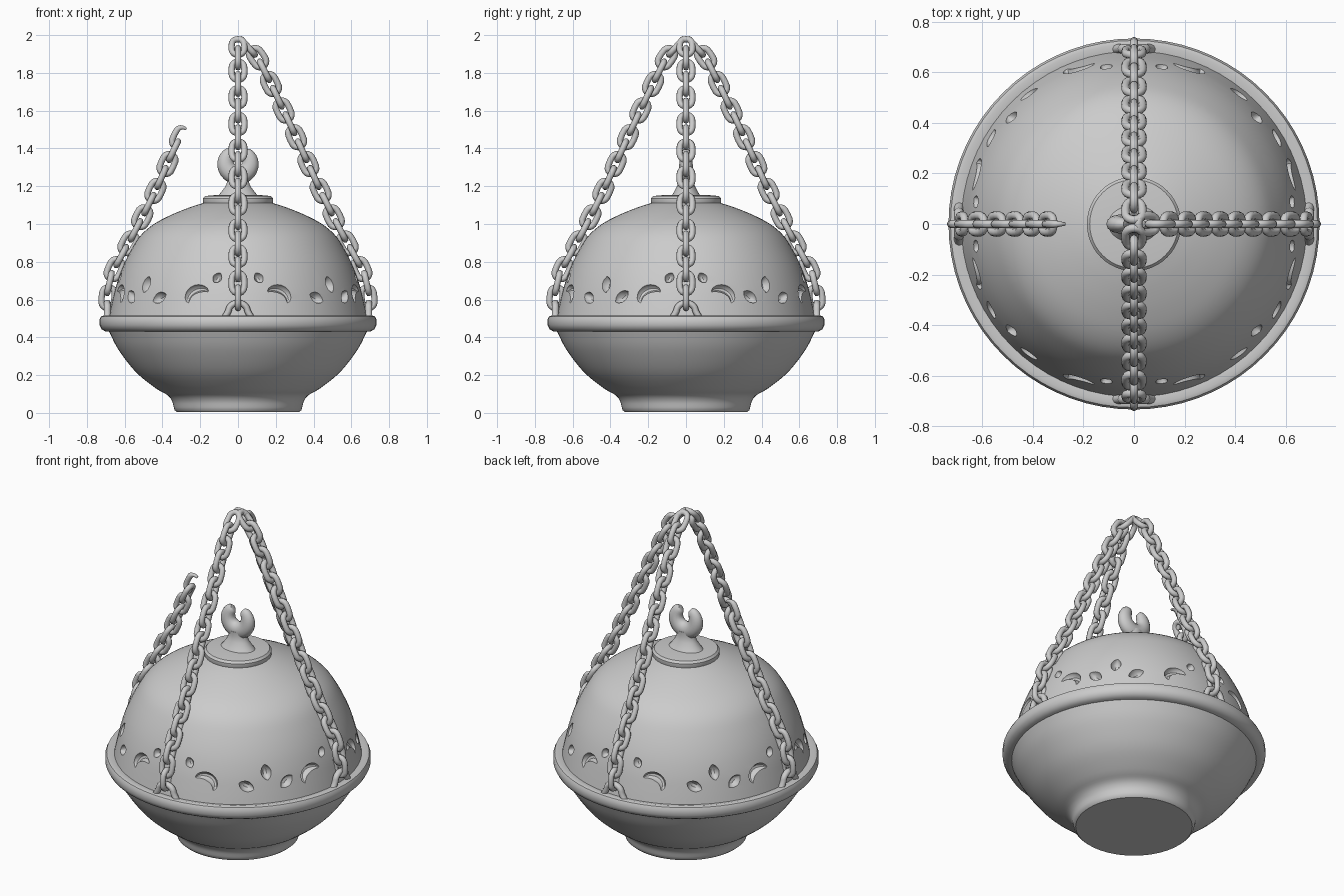
import bpy, bmesh, math
from mathutils import Vector

if "Cube" in bpy.data.objects:
    bpy.data.objects.remove(bpy.data.objects["Cube"])

grey = bpy.data.materials.new("plain_grey")
grey.diffuse_color = (0.6, 0.6, 0.6, 1)
grey.use_nodes = True
grey.node_tree.nodes["Principled BSDF"].inputs["Base Color"].default_value = grey.diffuse_color


def finish(bm, name, angle=40):
    bmesh.ops.recalc_face_normals(bm, faces=bm.faces)
    me = bpy.data.meshes.new(name)
    bm.to_mesh(me)
    bm.free()
    ob = bpy.data.objects.new(name, me)
    bpy.context.collection.objects.link(ob)
    me.materials.append(grey)
    smooth(ob, angle)
    return ob


def smooth(ob, angle=40):
    bpy.ops.object.select_all(action='DESELECT')
    ob.select_set(True)
    bpy.context.view_layer.objects.active = ob
    bpy.ops.object.shade_smooth_by_angle(angle=math.radians(angle))


def spline(pts, n=4):
    """Catmull-Rom curve through 2D points."""
    P = [Vector(p) for p in pts]
    P = [2 * P[0] - P[1]] + P + [2 * P[-1] - P[-2]]
    out = []
    for i in range(1, len(P) - 2):
        a, b, c, d = P[i - 1:i + 3]
        for k in range(n):
            t = k / n
            out.append(0.5 * (2 * b + (c - a) * t + (2 * a - 5 * b + 4 * c - d) * t * t
                              + (3 * b - a - 3 * c + d) * t ** 3))
    return out + [P[-2]]


def lathe(name, profile, seg=72, depth=1.0):
    bm = bmesh.new()
    vs = [bm.verts.new((r, 0, z)) for r, z in profile]
    es = [bm.edges.new(p) for p in zip(vs, vs[1:])]
    bmesh.ops.spin(bm, geom=vs + es, axis=(0, 0, 1), cent=(0, 0, 0),
                   angle=2 * math.pi, steps=seg, use_duplicate=False)
    bmesh.ops.remove_doubles(bm, verts=bm.verts, dist=0.0005)
    bmesh.ops.scale(bm, vec=(1, depth, 1), verts=bm.verts)
    return finish(bm, name)


def sweep(bm, pts, radii, n, closed=False, flat=1.0, seg=8):
    """Round tube along a planar path whose plane normal is n."""
    rings, m = [], len(pts)
    for i, p in enumerate(pts):
        a = pts[i - 1] if closed or i else p
        b = pts[(i + 1) % m] if closed or i < m - 1 else p
        side = (b - a).normalized().cross(n)
        rings.append([bm.verts.new(p + radii[i] * (side * math.cos(w) + n * flat * math.sin(w)))
                      for w in (2 * math.pi * k / seg for k in range(seg))])
    for i in range(m if closed else m - 1):
        A, B = rings[i], rings[(i + 1) % m]
        for k in range(seg):
            j = (k + 1) % seg
            bm.faces.new((A[k], A[j], B[j], B[k]))
    if not closed:
        bm.faces.new(rings[0])
        bm.faces.new(rings[-1])


# Bowl with foot, and rim
lathe("bowl", [(0, 0.005), (0.325, 0.005), (0.336, 0.015)] +
      [tuple(p) for p in spline([(0.34, 0.03), (0.35, 0.065), (0.375, 0.095), (0.435, 0.13), (0.54, 0.215),
                                 (0.63, 0.33), (0.675, 0.415), (0.69, 0.45)])] + [(0, 0.45)])
lathe("rim", [(0.66, 0.43), (0.70, 0.43), (0.722, 0.443), (0.733, 0.465), (0.733, 0.495),
              (0.725, 0.511), (0.71, 0.516), (0.685, 0.51), (0.66, 0.51), (0.66, 0.43)])

# Domed lid
dome = spline([(0.685, 0.5), (0.668, 0.58), (0.646, 0.67), (0.613, 0.765), (0.567, 0.86), (0.515, 0.94),
               (0.445, 1.0), (0.35, 1.05), (0.25, 1.09), (0.17, 1.115)])
lid = lathe("lid", [(0, 0.5)] + [tuple(p) for p in dome] + [(0, 1.115)])


def dome_frame(deg, z):
    """Point, sideways, up and outward directions on the lid surface."""
    i = max(k for k in range(len(dome) - 1) if dome[k].y <= z)
    a, b = dome[i], dome[i + 1]
    r = a.x + (b.x - a.x) * (z - a.y) / (b.y - a.y)
    w = math.radians(deg)
    e, u = Vector((math.sin(w), -math.cos(w), 0)), Vector((math.cos(w), math.sin(w), 0))
    s = (b - a).normalized()
    v = e * s.x + Vector((0, 0, s.y))
    return e * r + Vector((0, 0, z)), u, v, u.cross(v)


# Carved ornaments around the lid: crescents, dots and three-petal sprays
bm = bmesh.new()


def petal(deg, z, tilt, length, width):
    p, u, v, n = dome_frame(deg, z)
    w = math.radians(tilt)
    d = u * math.sin(w) + v * math.cos(w)
    ts = [k / 8 for k in range(9)]
    sweep(bm, [p + d * length * (t - 0.5) for t in ts],
          [0.002 + width * math.sin(math.pi * t) ** 0.7 for t in ts], n, flat=1.3, seg=10)


def crescent(deg, z, s):
    p, u, v, n = dome_frame(deg, z)
    ang = [math.radians(-25 + 160 * k / 12) for k in range(13)]
    sweep(bm, [p + u * s * 0.066 * math.cos(a) + v * (0.055 * math.sin(a) - 0.03) for a in ang],
          [0.003 + 0.021 * math.sin(math.pi * k / 12) ** 0.7 for k in range(13)], n, flat=1.3, seg=10)


for base in (0, 180):
    for s in (1, -1):
        for c, d in ((18, 1), (74, -1)):
            crescent(base + s * c, 0.635, s * d)
            petal(base + s * (c - 8 * d), 0.715, -s * d * 30, 0.06, 0.022)
        for a, z, tilt in ((39, 0.61, -65), (49, 0.68, -8), (59, 0.615, 50)):
            petal(base + s * a, z, s * tilt, 0.09, 0.027)
cutter = finish(bm, "ornament_cutter")
cutter.hide_render = True
mod = lid.modifiers.new("carve", 'BOOLEAN')
mod.operation, mod.solver, mod.object = 'DIFFERENCE', 'EXACT', cutter
bpy.context.view_layer.objects.active = lid
bpy.ops.object.modifier_apply(modifier=mod.name)
bpy.data.objects.remove(cutter)
smooth(lid, 35)

# Collar and stem of the knob
lathe("lid_collar", [(0, 1.1), (0.18, 1.1), (0.186, 1.115), (0.186, 1.135), (0.175, 1.148),
                     (0.12, 1.153), (0, 1.156)], 48)
lathe("knob_stem", [(0, 1.15), (0.105, 1.15), (0.088, 1.17), (0.066, 1.2), (0.055, 1.23),
                    (0.058, 1.26), (0, 1.28)], 32, depth=0.72)

# Broken ring on top of the knob
bm = bmesh.new()
angs = [math.radians(118 + 302 * k / 24) for k in range(25)]
sweep(bm, [Vector((0.066 * math.cos(a), 0, 1.325 + 0.066 * math.sin(a))) for a in angs],
      [0.02 + 0.03 * math.sin(math.pi * k / 24) ** 0.5 for k in range(25)],
      Vector((0, 1, 0)), flat=0.8, seg=12)
finish(bm, "broken_knob_ring", 60)

# Chains
WIRE, PITCH = 0.0165, 0.078


def oval(c, t, s, first=0, last=20):
    """Points of one link: t along, s across."""
    out = []
    for k in range(first, last):
        a = 2 * math.pi * k / 20
        out.append(c + s * 0.034 * math.cos(a) + t * (0.035 * math.sin(a)
                   + 0.020 * max(-1, min(1, 3 * math.sin(a)))))
    return out


def chain(name, deg, path, broken=False):
    w = math.radians(deg)
    e, u = Vector((math.sin(w), -math.cos(w), 0)), Vector((math.cos(w), math.sin(w), 0))
    pts = [e * p.x + Vector((0, 0, p.y)) for p in spline(path, 12)]
    centres, travelled = [pts[0]], 0
    for a, b in zip(pts, pts[1:]):      # even spacing along the path
        travelled += (b - a).length
        if travelled >= PITCH:
            centres.append(b + (a - b).normalized() * (travelled - PITCH))
            travelled -= PITCH
    bm = bmesh.new()
    for i, c in enumerate(centres):
        t = (centres[min(i + 1, len(centres) - 1)] - centres[max(i - 1, 0)]).normalized()
        side, n = (u, t.cross(u)) if i % 2 else (t.cross(u), u)
        if broken and i == len(centres) - 1:
            side, n = t.cross(u), u     # open hook where the chain has snapped
            hook = oval(c, t, side, 4, 17)
            sweep(bm, hook, [WIRE * (0.4 + 0.6 * min(1, k / 5)) for k in range(len(hook))], n)
        else:
            sweep(bm, oval(c, t, side), [WIRE] * 20, n, closed=True)
    finish(bm, name, 60)
    # Eyelet arch on the rim
    bm = bmesh.new()
    c = e * 0.692 + Vector((0, 0, 0.54))
    arch = [c + u * 0.07 - Vector((0, 0, 0.035))]
    arch += [c + u * 0.05 * math.cos(a) + Vector((0, 0, 0.042 * math.sin(a)))
             for a in (math.pi * k / 12 for k in range(13))]
    arch += [c - u * 0.07 - Vector((0, 0, 0.035))]
    sweep(bm, arch, [0.017] * len(arch), e, flat=1.1)
    finish(bm, name + "_eyelet", 60)


lower = [(0.688, 0.61), (0.68, 0.69), (0.64, 0.79), (0.575, 0.905), (0.445, 1.16)]
top = [(0.275, 1.53), (0.12, 1.85), (0.065, 1.93), (0.005, 1.945)]
chain("front_chain", 0, lower + top)
chain("right_chain", 90, lower + top)
chain("back_chain", 180, lower + top)
chain("left_broken_chain", 270, lower + [(0.35, 1.37), (0.283, 1.505)], broken=True)
